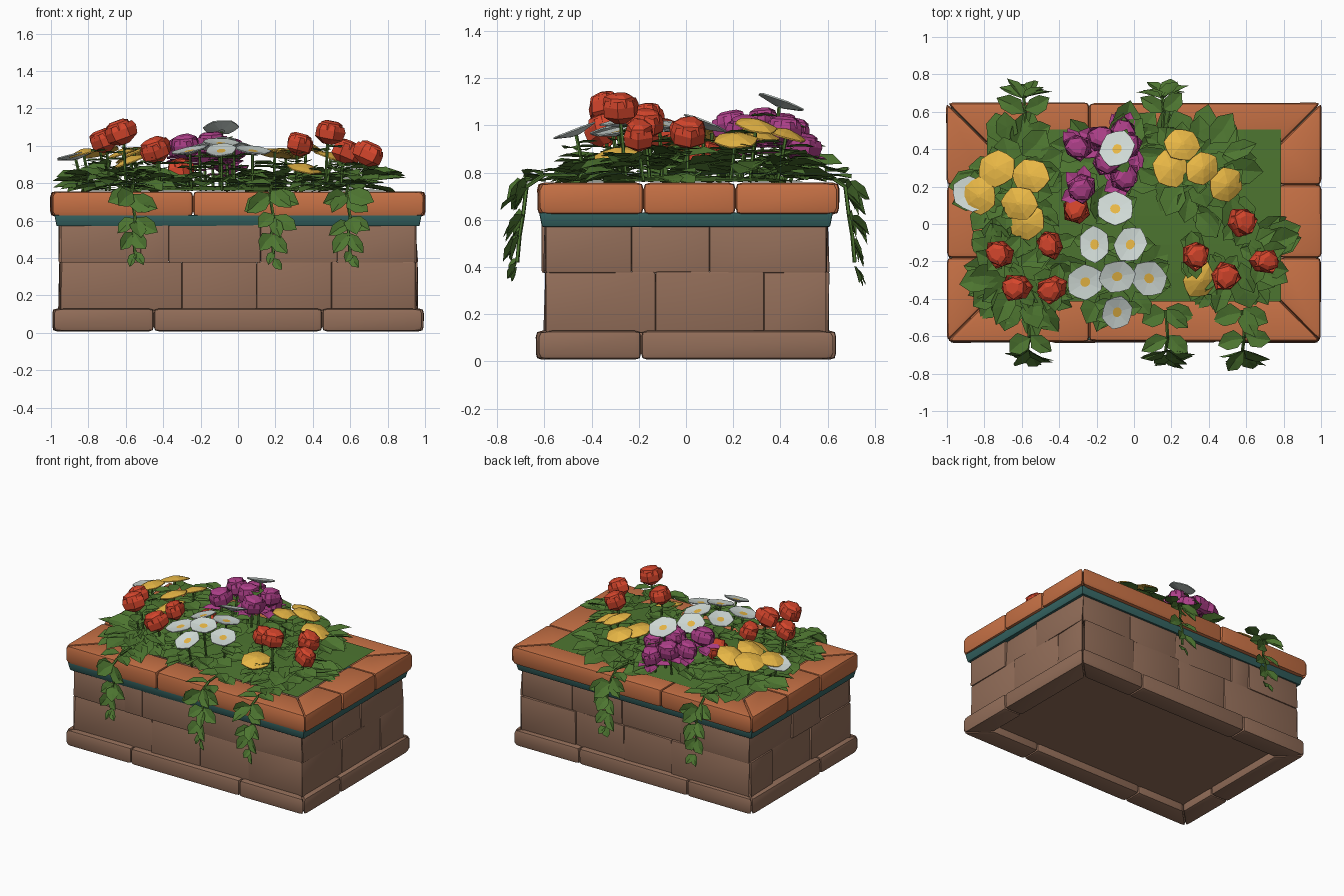
import bpy, bmesh, math, random
from math import sin, cos, pi
from mathutils import Vector, Matrix

random.seed(7)
rnd = random.uniform
old = bpy.data.objects.get("Cube")
if old:
    bpy.data.objects.remove(old, do_unlink=True)


def make_mat(name, rgb):
    m = bpy.data.materials.new(name)
    m.use_nodes = True
    m.diffuse_color = (*rgb, 1)
    m.node_tree.nodes["Principled BSDF"].inputs["Base Color"].default_value = (*rgb, 1)
    return m


BRICK = make_mat("brown stone", (0.29, 0.155, 0.10))
CLAY = make_mat("terracotta", (0.57, 0.165, 0.06))
TEAL = make_mat("dark teal", (0.035, 0.125, 0.12))
LEAF = make_mat("leaf green", (0.075, 0.18, 0.03))
RED = make_mat("petal red", (0.66, 0.06, 0.025))
PINK = make_mat("petal magenta", (0.42, 0.05, 0.25))
GOLD = make_mat("petal yellow", (0.80, 0.47, 0.06))
WHITE = make_mat("petal white", (0.62, 0.69, 0.66))


def finish(name, bm, mats, smooth=False):
    me = bpy.data.meshes.new(name)
    bm.to_mesh(me)
    bm.free()
    for m in mats:
        me.materials.append(m)
    ob = bpy.data.objects.new(name, me)
    bpy.context.collection.objects.link(ob)
    if smooth:
        bpy.ops.object.select_all(action='DESELECT')
        ob.select_set(True)
        bpy.context.view_layer.objects.active = ob
        bpy.ops.object.shade_smooth_by_angle(angle=math.radians(40))
    return ob


# Rectangular course of bevelled blocks with mitred corners; flare widens the top
def ring(name, mat, hx, hy, depth, z0, z1, cuts_x=(), cuts_y=(), bevel=0.015, jitter=0.0, oy=0.0, flare=0.0):
    bm = bmesh.new()
    for k in range(4):
        along, out = (hx, hy) if k % 2 == 0 else (hy, hx)
        turn = Matrix.Translation((0, oy, 0)) @ Matrix.Rotation(k * pi / 2, 4, 'Z')
        cuts = cuts_x if k % 2 == 0 else cuts_y
        ends = [-along, *sorted(c if k < 2 else -c for c in cuts), along]
        for a, b in zip(ends, ends[1:]):
            ia, ib = max(a, depth - along), min(b, along - depth)
            push = rnd(-jitter, jitter)
            quad = [(a, -out + push), (b, -out + push), (ib, depth - out), (ia, depth - out)]
            part = bmesh.new()
            low = [part.verts.new((u, v, z0)) for u, v in quad]
            top = [part.verts.new((u, v, z1)) for u, v in quad]
            part.faces.new(low[::-1])
            part.faces.new(top)
            for i in range(4):
                j = (i + 1) % 4
                part.faces.new((low[i], low[j], top[j], top[i]))
            for v in low[:2] + top[:2]:
                v.co.y += rnd(-jitter, jitter)
            for v in low[:2]:
                v.co.y += flare
                v.co.x -= math.copysign(flare, v.co.x)
            bmesh.ops.bevel(part, geom=part.edges[:], offset=bevel, segments=2,
                            profile=0.6, affect='EDGES', clamp_overlap=True)
            bmesh.ops.transform(part, matrix=turn, verts=part.verts[:])
            tmp = bpy.data.meshes.new("piece")
            part.to_mesh(tmp)
            part.free()
            bm.from_mesh(tmp)
            bpy.data.meshes.remove(tmp)
    return finish(name, bm, [mat], True)


# Planter body
ring("base_course", BRICK, 0.992, 0.632, 0.15, 0.008, 0.13, (-0.45, 0.45), (-0.19,), 0.026, 0.003)
ring("lower_bricks", BRICK, 0.95, 0.597, 0.14, 0.12, 0.38, (-0.3, 0.1, 0.5), (-0.13, 0.33), 0.009, 0.008)
ring("upper_bricks", BRICK, 0.95, 0.597, 0.14, 0.375, 0.58, (-0.52, -0.37, 0.12, 0.53), (-0.23, 0.1), 0.009, 0.008)
ring("teal_band", TEAL, 0.982, 0.622, 0.16, 0.57, 0.63, bevel=0.006, flare=0.012)
ring("rim", CLAY, 1.0, 0.638, 0.225, 0.622, 0.757, (-0.24,), (-0.19, 0.2), 0.028, 0.003, 0.01)

# Recessed underside panel
bm = bmesh.new()
bmesh.ops.create_cube(bm, size=1, matrix=Matrix.Translation((0, 0, 0.095)) @ Matrix.Diagonal((1.75, 1.05, 0.06, 1)))
finish("underside_panel", bm, [BRICK])

# Gently mounded planting bed
bm = bmesh.new()
bmesh.ops.create_grid(bm, x_segments=8, y_segments=6, size=1)
for v in bm.verts:
    x, y = v.co.x, v.co.y
    v.co = (x * 0.785, y * 0.46 + 0.045, 0.762 + 0.025 * (1 - x * x) * (1 - y * y))
finish("planting_bed", bm, [LEAF])


# Folded leaf or petal growing along a direction
def leaf(bm, pos, direction, normal, length, width, mi=0):
    d = Vector(direction).normalized()
    s = Vector(normal).cross(d).normalized()
    n = d.cross(s)
    shape = [(0, 0.1, 0), (0.35, 0.45, 0.06), (0.72, 0.42, 0.03), (1, 0.05, -0.1),
             (0.7, -0.4, 0.03), (0.3, -0.45, 0.06), (0.5, 0, -0.03)]
    vs = [bm.verts.new(Vector(pos) + d * (p[0] * length) + s * (p[1] * width) + n * (p[2] * length))
          for p in shape]
    for i in range(6):
        bm.faces.new((vs[i], vs[6], vs[(i + 1) % 6])[::-1]).material_index = mi


def stem(bm, a, b, r=0.008):
    a, b = Vector(a), Vector(b)
    rot = (b - a).to_track_quat('Z', 'Y').to_matrix().to_4x4()
    bmesh.ops.create_cone(bm, segments=5, radius1=r, radius2=r, depth=(b - a).length,
                          matrix=Matrix.Translation((a + b) / 2) @ rot)


# Foliage clumps: centre x, y, spread in x, y and leaf count
clumps = [(-0.66, 0.24, 0.22, 0.27, 40), (-0.62, -0.27, 0.23, 0.22, 38), (-0.14, 0.34, 0.25, 0.18, 30),
          (-0.09, -0.3, 0.22, 0.12, 18), (0.33, 0.32, 0.23, 0.18, 34), (0.54, -0.16, 0.22, 0.23, 34)]
bm = bmesh.new()
for cx, cy, sx, sy, count in clumps:
    for i in range(count):
        a, r = rnd(0, 2 * pi), math.sqrt(rnd(0.02, 1))
        d = (cos(a), sin(a), rnd(-0.1, 0.25))
        pos = (cx + cos(a) * sx * r * 0.75, cy + sin(a) * sy * r * 0.75, 0.775 + rnd(0, 0.12) * (1.15 - 0.6 * r))
        leaf(bm, pos, d, (rnd(-0.35, 0.35), rnd(-0.35, 0.35), 1), rnd(0.14, 0.22), rnd(0.11, 0.17))
finish("foliage", bm, [LEAF])

# Trailing vines: x position and side (front -1, back +1)
for n, (x, side) in enumerate([(-0.57, -1), (0.17, -1), (0.58, -1), (-0.59, 1), (0.15, 1)]):
    bm = bmesh.new()
    path = [(0, 0.46, 0.79), (0.01, 0.6, 0.79), (0, 0.675, 0.74), (0.02, 0.69, 0.62), (0.01, 0.705, 0.53), (0.02, 0.715, 0.42)]
    # Per joint: sideways reaches, leaf drop and leaf length
    sprays = [((-1, 1, 0.2), 0.1, 0.16), ((-1, 0.8), 0.05, 0.15), ((-1.2, -0.5, 0.5, 1.2), -0.45, 0.15),
              ((-0.9, 0.2, 0.9), -0.6, 0.13), ((-0.7, 0.7), -0.9, 0.13), ((-0.4, 0.6), -0.9, 0.08)]
    pts = [Vector((x + px, side * py, pz)) for px, py, pz in path]
    for a, b in zip(pts, pts[1:]):
        stem(bm, a, b, 0.009)
    for i, (p, (reaches, drop, size)) in enumerate(zip(pts, sprays)):
        for s in reaches:
            d = (s, side * rnd(0.15, 0.8), drop + rnd(-0.1, 0.1))
            nrm = (0, 0, 1) if i < 2 else (rnd(-0.5, 0.5), side, rnd(0, 0.4))
            leaf(bm, p + Vector((0, 0, rnd(-0.03, 0.02))), d, nrm, size * rnd(0.9, 1.15), size * rnd(0.6, 0.8))
    finish(f"trailing_vine_{n + 1}", bm, [LEAF])


# Rows of points joined into a petal surface
def skin(bm, rows, mi):
    for lo, hi in zip(rows, rows[1:]):
        k = len(lo)
        for i in range(k):
            f = bm.faces.new((lo[i], lo[(i + 1) % k], hi[(i + 1) % k], hi[i]))
            f.material_index = mi


def circle(bm, m, r, z, k, wave=0.0, turn=0.0):
    return [bm.verts.new(m @ Vector((cos(t) * q, sin(t) * q, z)))
            for i in range(k)
            for t, q in [(2 * pi * i / k + turn, r * (1 - wave * (i % 2)))]]


def flat_flower(bm, m, r, cup, eye):
    # Lower and upper petal skins, closed at the notched edge, with a flat eye
    inner = circle(bm, m, eye, 0.004, 12)
    skin(bm, [circle(bm, m, 0.02, -0.014, 12), circle(bm, m, r, cup - 0.006, 12, 0.08),
              circle(bm, m, r, cup, 12, 0.08), circle(bm, m, r * 0.6, cup * 0.45 + 0.002, 12, 0.1), inner], 1)
    bm.faces.new(inner).material_index = 2


def bud_flower(bm, m, r):
    # Outer open petals around a closed, twisted bud
    skin(bm, [circle(bm, m, r * q, r * z, 6, w) for q, z, w in
              [(0.3, -0.75, 0), (0.9, -0.4, 0.05), (1.0, 0.1, 0.14), (0.86, 0.4, 0.12)]], 1)
    tip = circle(bm, m, r * 0.45, r * 0.66, 6, 0.2, 0.5)
    skin(bm, [circle(bm, m, r * 0.84, r * 0.12, 6, 0.05, 0.5), circle(bm, m, r * 0.76, r * 0.52, 6, 0.12, 0.5), tip], 1)
    bm.faces.new(tip).material_index = 1


# Flower beds: colour, eye radius (0 for buds), size, cup depth, tilt, tilt centre, then x, y, z of each bloom
beds = {
    "red_flowers": (RED, 0, 0.092, 0, 0.35, (0, -0.2), [
        (-0.72, -0.16, 1.03), (-0.45, -0.11, 0.97), (-0.63, -0.34, 1.075), (-0.44, -0.35, 0.98),
        (0.58, 0.01, 0.97), (0.33, -0.17, 1.01), (0.7, -0.2, 0.96), (0.49, -0.28, 1.075), (-0.31, 0.08, 0.87)]),
    "magenta_flowers": (PINK, 0, 0.093, 0, 0.2, (-0.14, 0.33), [
        (-0.3, 0.41, 0.99), (-0.18, 0.46, 0.97), (-0.14, 0.33, 1.01), (-0.28, 0.19, 1.0),
        (-0.05, 0.25, 0.98), (-0.03, 0.42, 0.98), (-0.06, 0.49, 0.91)]),
    "yellow_flowers": (GOLD, 0.01, 0.106, -0.022, 0.32, (-0.1, 0.1), [
        (-0.74, 0.3, 0.99), (-0.56, 0.26, 0.97), (-0.83, 0.15, 0.98), (-0.62, 0.11, 0.98), (-0.58, 0.01, 0.94),
        (0.26, 0.43, 0.98), (0.2, 0.3, 0.98), (0.37, 0.3, 1.02), (0.5, 0.21, 0.96), (0.36, -0.3, 0.9)]),
    "white_flowers": (WHITE, 0.028, 0.104, 0.012, 0.36, (-0.09, -0.15), [
        (-0.09, 0.4, 1.09), (-0.1, 0.08, 1.0), (-0.21, -0.11, 0.99), (-0.02, -0.11, 1.0), (-0.26, -0.31, 0.97),
        (-0.09, -0.28, 1.01), (-0.09, -0.47, 0.97), (0.08, -0.29, 0.97), (-0.87, 0.16, 0.94)]),
}
for name, (mat, eye, size, cup, tilt, mid, blooms) in beds.items():
    bm = bmesh.new()
    for x, y, z in blooms:
        away = Vector((x - mid[0], y - mid[1], 0))
        axis = (away.normalized() * tilt * rnd(0.6, 1.2) + Vector((rnd(-0.12, 0.12), rnd(-0.12, 0.12), 1))).normalized()
        m = (Matrix.Translation((x, y, z)) @ axis.to_track_quat('Z', 'Y').to_matrix().to_4x4()
             @ Matrix.Rotation(rnd(0, 6), 4, 'Z') @ Matrix.Diagonal((1, rnd(0.8, 0.95), 1, 1)))
        s = size * rnd(0.92, 1.06)
        if eye:
            flat_flower(bm, m, s, cup, eye)
        else:
            bud_flower(bm, m, s)
        stem(bm, (x * 0.95, y * 0.9, 0.76), m @ Vector((0, 0, -0.014 if eye else -0.6 * s)))
        # Loose petals spread under the magenta blooms, green collar leaves under the rest
        loose = mat == PINK
        for i in range(4 if loose else 3):
            a = rnd(0, 2 * pi)
            leaf(bm, (x * 0.97, y * 0.97, z - rnd(0.05, 0.11)), (cos(a), sin(a), 0.1), (0, 0, 1),
                 0.13, 0.09, int(loose))
    finish(name, bm, [LEAF, mat, GOLD])
